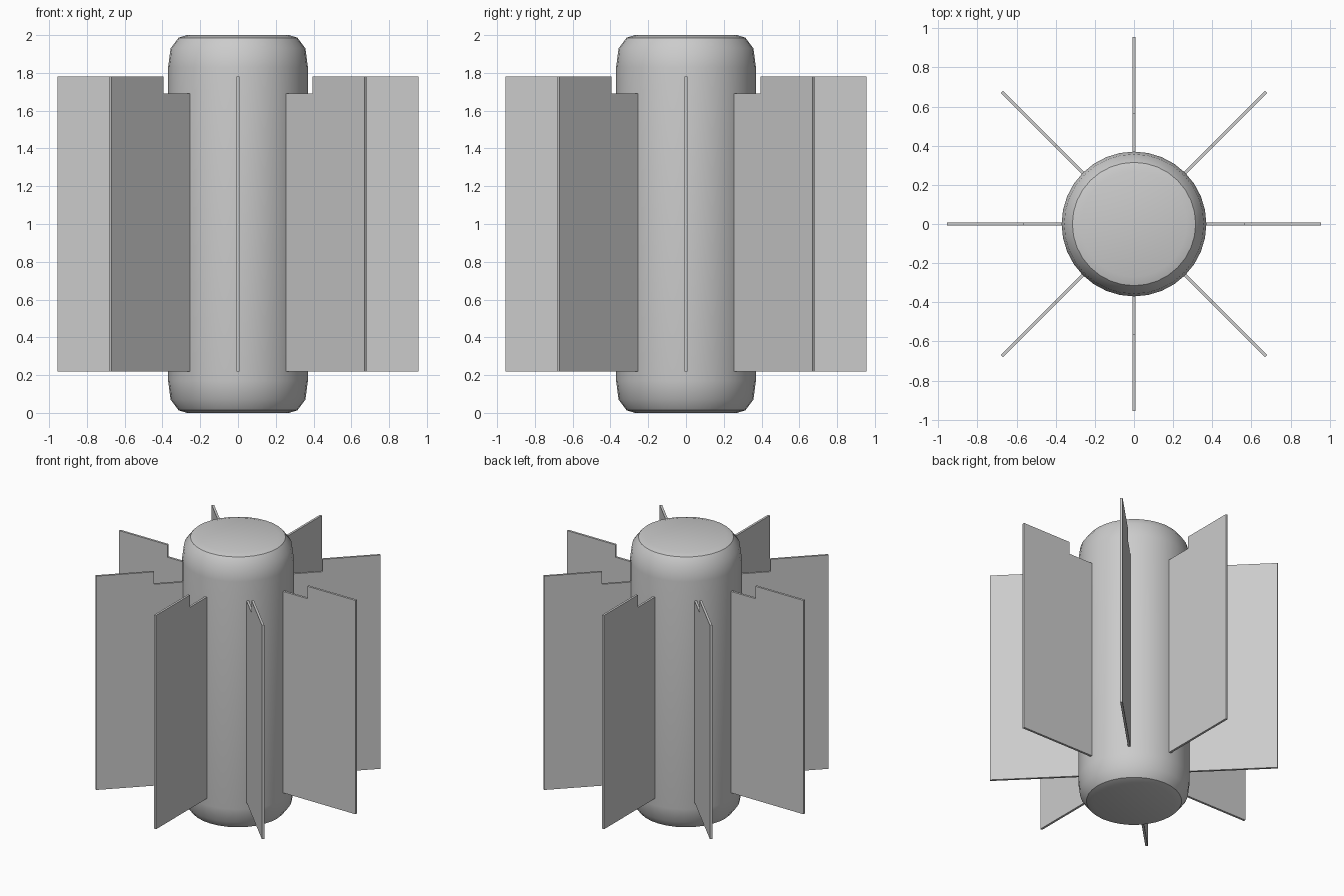
import bpy, bmesh, math
from mathutils import Matrix

default = bpy.data.objects.get("Cube")
if default:
    bpy.data.objects.remove(default, do_unlink=True)

GREY = (0.6, 0.6, 0.6, 1.0)
grey = bpy.data.materials.new("plain grey")
grey.use_nodes = True
grey.diffuse_color = GREY
grey.node_tree.nodes["Principled BSDF"].inputs["Base Color"].default_value = GREY


def add_object(name, bm):
    bmesh.ops.recalc_face_normals(bm, faces=bm.faces)
    mesh = bpy.data.meshes.new(name)
    bm.to_mesh(mesh)
    bm.free()
    mesh.materials.append(grey)
    obj = bpy.data.objects.new(name, mesh)
    bpy.context.collection.objects.link(obj)
    return obj


# Cylindrical body: half profile (radius, height) mirrored about z = 1
SIDES = 32
upper = [(0.37, 1.83), (0.357, 1.93), (0.315, 1.986), (0.27, 2.0)]
profile = [(r, 2 - z) for r, z in reversed(upper)] + upper
bm = bmesh.new()
rings = []
for r, z in profile:
    rings.append([bm.verts.new((r * math.cos(a), r * math.sin(a), z))
                  for a in (2 * math.pi * i / SIDES for i in range(SIDES))])
for low, high in zip(rings, rings[1:]):
    for i in range(SIDES):
        j = (i + 1) % SIDES
        bm.faces.new((low[i], low[j], high[j], high[i]))
bm.faces.new(rings[0][::-1])
bm.faces.new(rings[-1])
body = add_object("body", bm)
bpy.ops.object.select_all(action='DESELECT')
body.select_set(True)
bpy.context.view_layer.objects.active = body
bpy.ops.object.shade_smooth_by_angle(angle=math.radians(32))

# Eight thin radial fins, each stepped down near the body
THICK = 0.016
outline = [(0.35, 0.22), (0.955, 0.22), (0.955, 1.78),
           (0.565, 1.78), (0.565, 1.69), (0.35, 1.69)]
for k in range(8):
    bm = bmesh.new()
    face = bm.faces.new([bm.verts.new((r, -THICK / 2, z)) for r, z in outline])
    side = bmesh.ops.extrude_face_region(bm, geom=[face])
    bmesh.ops.translate(bm, vec=(0, THICK, 0),
                        verts=[g for g in side["geom"] if isinstance(g, bmesh.types.BMVert)])
    bmesh.ops.transform(bm, matrix=Matrix.Rotation(k * math.pi / 4, 4, 'Z'), verts=bm.verts)
    add_object(f"fin_{k + 1}", bm)
